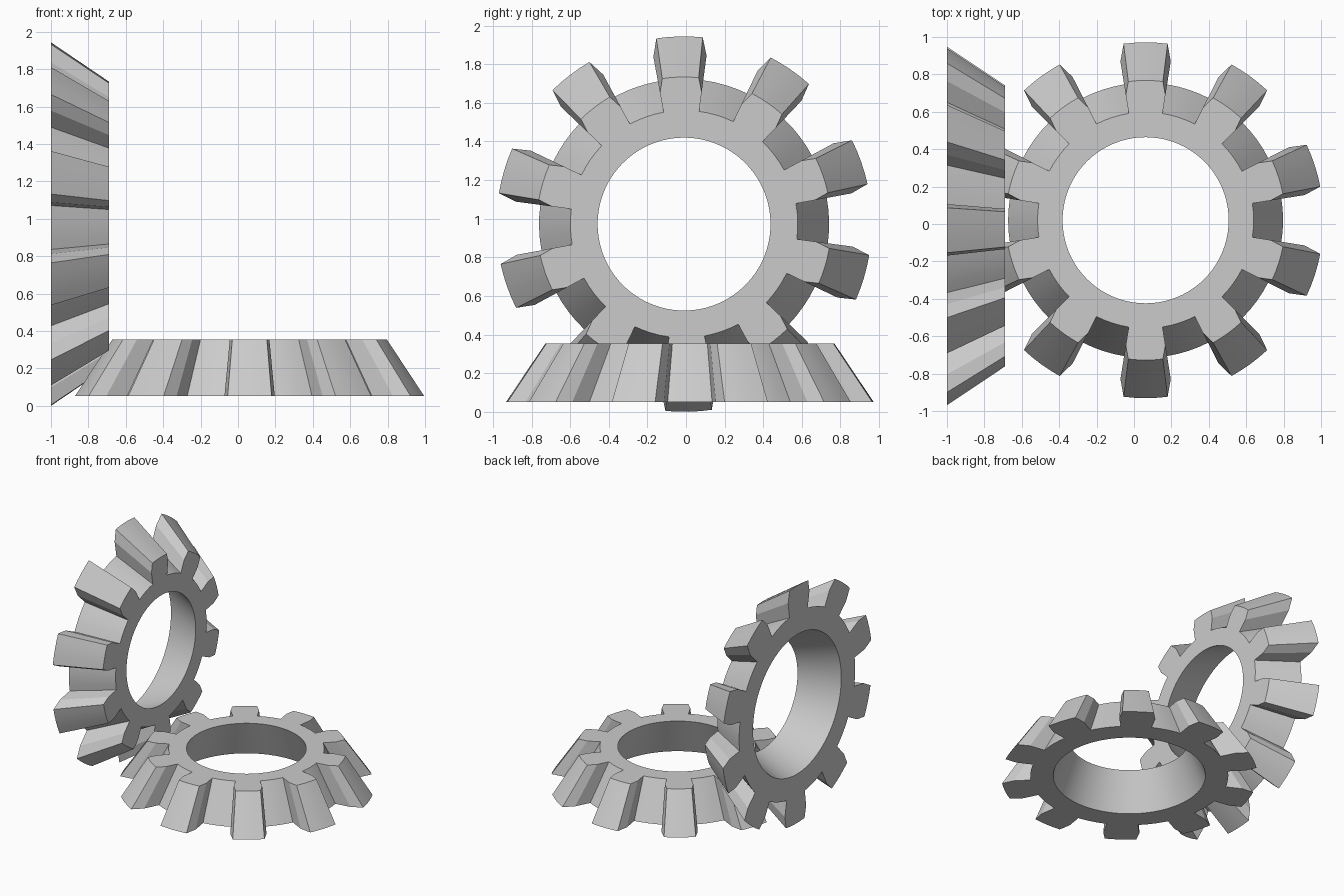
import bpy, bmesh
from math import sin, cos, radians
from mathutils import Matrix

if "Cube" in bpy.data.objects:
    bpy.data.objects.remove(bpy.data.objects["Cube"])

TEETH, SEG = 10, 4          # tooth count, arc steps per tooth or gap
PITCH = 360 / TEETH
HALF = PITCH / 4            # half angle of tooth at root and pitch circle
TIP = 7.1                   # half angle at tooth tip


def arc(r, a0, a1):
    return [(r, a0 + (a1 - a0) * i / SEG) for i in range(SEG + 1)]


def bevel_gear(name, tip, mid, root, hole, taper, depth, first, matrix):
    """Conical gear: every radius shrinks by taper from the wide to the narrow end."""
    bm = bmesh.new()

    def vert(p, top):
        s = taper if top else 1
        r, a = p[0] * s, radians(p[1])
        return bm.verts.new((r * cos(a), r * sin(a), depth if top else 0))

    def caps(pts):
        bm.faces.new([vert(p, True) for p in pts])
        bm.faces.new([vert(p, False) for p in reversed(pts)])

    def wall(pts):
        for p, q in zip(pts, pts[1:]):
            bm.faces.new([vert(p, False), vert(q, False), vert(q, True), vert(p, True)])

    for k in range(TEETH):
        c = first + k * PITCH
        base = arc(root, c - HALF, c + HALF)
        gap = arc(root, c + HALF, c + PITCH - HALF)
        tooth = ([base[0], (mid, c - HALF)] + arc(tip, c - TIP, c + TIP)
                 + [(mid, c + HALF), base[-1]])
        # tooth and gap side walls
        wall(tooth)
        wall(gap)
        # tooth end faces
        caps(tooth + base[-2:0:-1])
        # ring end faces and bore
        for run in (base, gap):
            bore = [(hole, a) for r, a in run]
            wall(bore[::-1])
            for i in range(SEG):
                caps([bore[i], run[i], run[i + 1], bore[i + 1]])

    bmesh.ops.remove_doubles(bm, verts=bm.verts, dist=0.0005)
    bmesh.ops.recalc_face_normals(bm, faces=bm.faces)
    mesh = bpy.data.meshes.new(name)
    bm.to_mesh(mesh)
    bm.free()
    obj = bpy.data.objects.new(name, mesh)
    bpy.context.collection.objects.link(obj)
    obj.matrix_world = matrix
    bpy.ops.object.select_all(action='DESELECT')
    obj.select_set(True)
    bpy.context.view_layer.objects.active = obj
    bpy.ops.object.shade_smooth_by_angle(angle=radians(15))
    return obj


# Lying gear, axis along z
bevel_gear("horizontal_gear", 0.951, 0.86, 0.735, 0.565, 0.786, 0.303, 90,
           Matrix.Translation((0.062, 0.02, 0.052)))

# Upright gear, axis along x with the narrow end facing +x
upright = Matrix(((0, 0, 1, -1.0), (1, 0, 0, -0.01), (0, 1, 0, 0.972), (0, 0, 0, 1)))
bevel_gear("vertical_gear", 0.972, 0.88, 0.751, 0.571, 0.784, 0.31, 91.4, upright)
